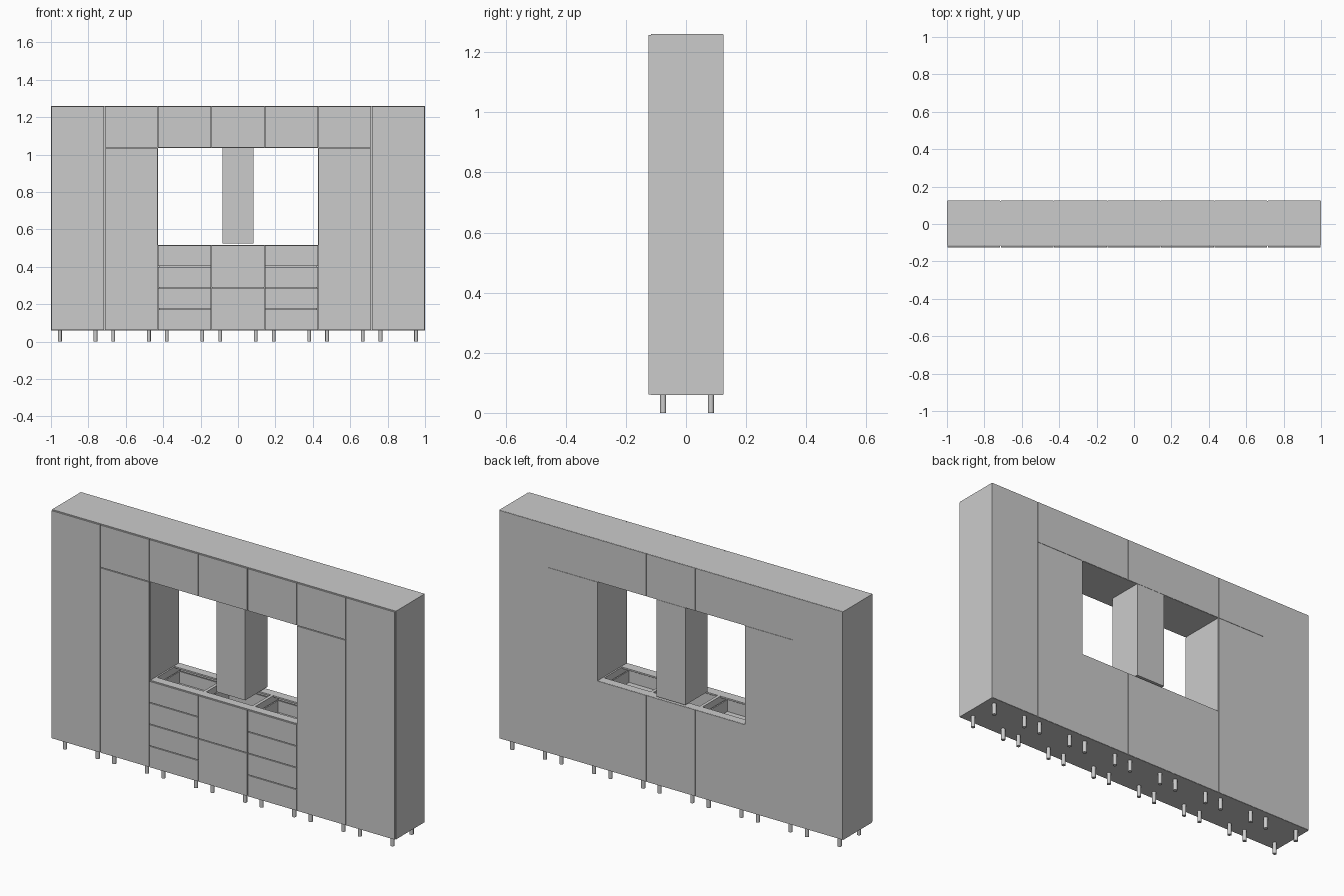
import bpy, bmesh
from mathutils import Matrix, Vector

if "Cube" in bpy.data.objects:
    bpy.data.objects.remove(bpy.data.objects["Cube"])

W = 2 / 7            # module width
T = 0.008            # board thickness
FRONT, BACK = -0.125, 0.125
CARC = -0.116        # front edge of the carcass
FLOOR, COUNTER, UPPER, TOP = 0.06, 0.515, 1.035, 1.26
GAP = 0.002


def add_box(bm, x0, x1, y0, y1, z0, z1):
    centre = Vector(((x0 + x1) / 2, (y0 + y1) / 2, (z0 + z1) / 2))
    bmesh.ops.create_cube(bm, size=1, matrix=Matrix.Translation(centre)
                          @ Matrix.Diagonal((x1 - x0, y1 - y0, z1 - z0, 1)))


def finish(bm, name):
    mesh = bpy.data.meshes.new(name)
    bm.to_mesh(mesh)
    bm.free()
    ob = bpy.data.objects.new(name, mesh)
    bpy.context.collection.objects.link(ob)
    return ob


def boxes(name, *dims):
    bm = bmesh.new()
    for d in dims:
        add_box(bm, *d)
    return finish(bm, name)


def carcass(name, cx, z0, z1, shelves=0, open_top=False):
    a, b = cx - W / 2, cx + W / 2
    yb = BACK - 0.002
    i, j = a + T, b - T
    parts = [(a, i, CARC, yb, z0, z1), (j, b, CARC, yb, z0, z1),
             (i, j, CARC, yb, z0, z0 + T)]
    if open_top:     # front and rear stretcher rails
        parts += [(i, j, CARC, CARC + 0.045, z1 - T, z1),
                  (i, j, yb - 0.045, yb, z1 - T, z1)]
    else:
        parts.append((i, j, CARC, yb, z1 - T, z1))
    for k in range(shelves):
        z = z0 + (z1 - z0) * (k + 1) / (shelves + 1)
        parts.append((i, j, CARC + 0.01, yb, z - T / 2, z + T / 2))
    boxes(name + "_carcass", *parts)
    boxes(name + "_back_panel", (a + GAP, b - GAP, yb, BACK, z0 + GAP / 2, z1 - GAP / 2))


def door(name, cx, z0, z1):
    boxes(name, (cx - W / 2 + GAP, cx + W / 2 - GAP, FRONT, CARC - 0.001,
                 z0 + GAP, z1 - GAP))


def drawer(name, cx, z0, z1):
    door(name + "_front", cx, z0, z1)
    a, b = cx - W / 2 + 0.014, cx + W / 2 - 0.014
    y0, y1, t = CARC, 0.105, 0.007
    zb, zt = z0 + 0.015, z1 - 0.03
    boxes(name + "_box", (a, b, y0, y1, zb, zb + t),
          (a, a + t, y0, y1, zb + t, zt), (b - t, b, y0, y1, zb + t, zt),
          (a + t, b - t, y0, y0 + t, zb + t, zt),
          (a + t, b - t, y1 - t, y1, zb + t, zt))


def legs(cx):
    bm = bmesh.new()
    for dx in (-0.095, 0.095):
        for y in (-0.076, 0.083):
            bmesh.ops.create_cone(bm, cap_ends=True, segments=16, radius1=0.01, radius2=0.01,
                                  depth=FLOOR, matrix=Matrix.Translation((cx + dx, y, FLOOR / 2)))
    ob = finish(bm, "cabinet_legs")
    bpy.ops.object.select_all(action='DESELECT')
    ob.select_set(True)
    bpy.context.view_layer.objects.active = ob
    bpy.ops.object.shade_smooth_by_angle()


for col in range(-3, 4):
    cx = col * W
    legs(cx)
    if abs(col) == 3:          # full-height end cabinets
        carcass("end_cabinet", cx, FLOOR, TOP, 4)
        door("end_door", cx, FLOOR, TOP)
        continue
    # wall cabinets along the top
    carcass("upper_cabinet", cx, UPPER, TOP)
    door("upper_door", cx, UPPER, TOP)
    if abs(col) == 2:          # tall cabinets under the uppers
        carcass("tall_cabinet", cx, FLOOR, UPPER, 3)
        door("tall_door", cx, FLOOR, UPPER)
    else:                      # open-topped base units with drawers
        carcass("base_cabinet", cx, FLOOR, COUNTER, 0, True)
        n = 4 if col else 2
        h = (COUNTER - FLOOR) / n
        for k in range(n):
            drawer("drawer", cx, FLOOR + k * h, FLOOR + (k + 1) * h)

# extractor hood column
boxes("hood_column", (-0.084, 0.084, -0.06, BACK, 0.525, UPPER))
